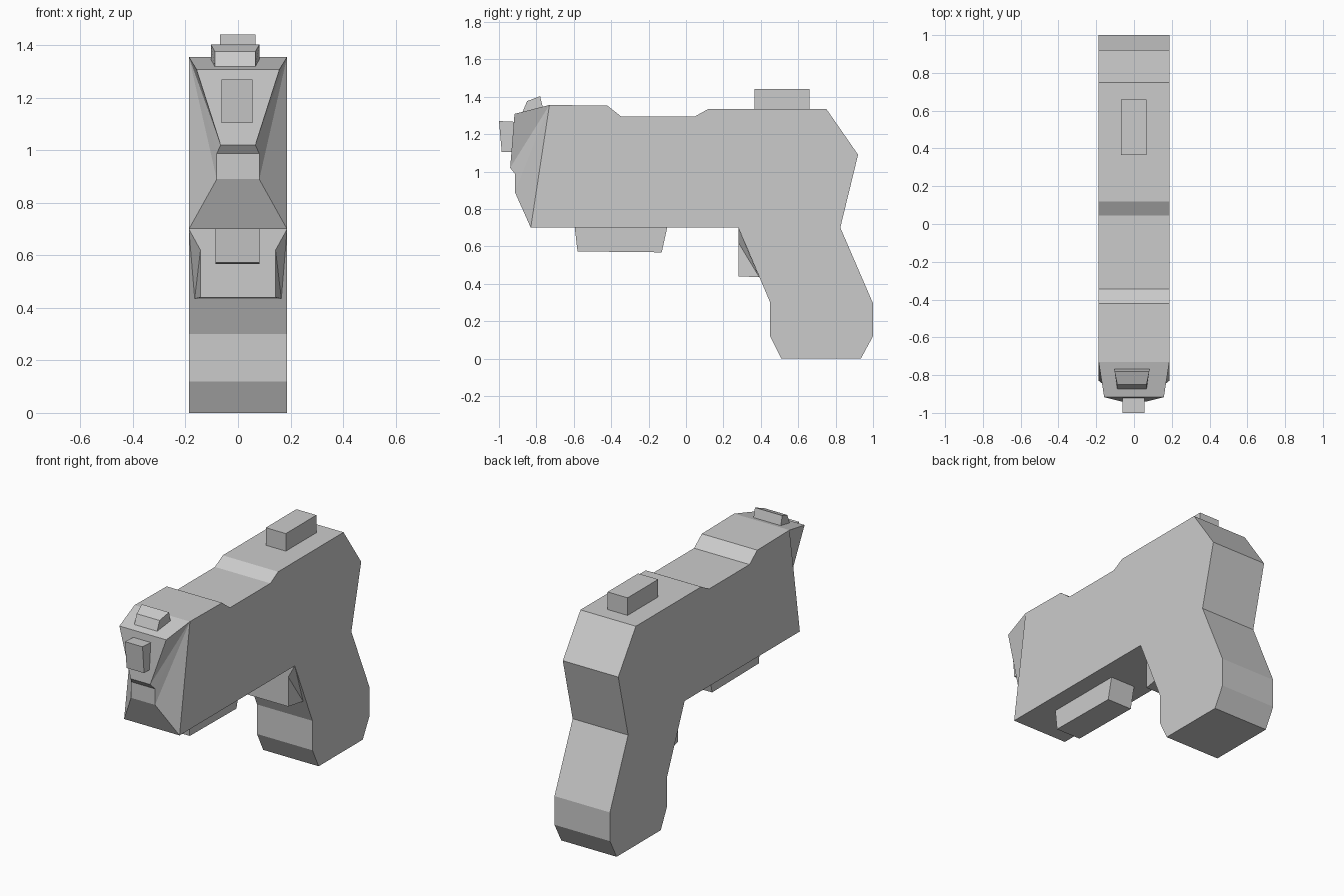
import bpy, bmesh

if "Cube" in bpy.data.objects:
    bpy.data.objects.remove(bpy.data.objects["Cube"])

W = 0.187  # half width of the body


def finish(name, bm):
    bmesh.ops.recalc_face_normals(bm, faces=bm.faces)
    me = bpy.data.meshes.new(name)
    bm.to_mesh(me)
    bm.free()
    ob = bpy.data.objects.new(name, me)
    bpy.context.collection.objects.link(ob)
    return ob


def extrude_profile(name, pts, x0, x1):
    """Side profile of (y, z) points extruded across x."""
    bm = bmesh.new()
    a = [bm.verts.new((x0, y, z)) for y, z in pts]
    b = [bm.verts.new((x1, y, z)) for y, z in pts]
    bm.faces.new(a)
    bm.faces.new(b[::-1])
    for i in range(len(pts)):
        j = (i + 1) % len(pts)
        bm.faces.new((a[i], a[j], b[j], b[i]))
    return finish(name, bm)


def mirrored_rows(name, rows, side_faces, cx=0):
    """Strip of rows (half width, y, z) around a part, closed by mirrored sides."""
    bm = bmesh.new()
    left = [bm.verts.new((cx - w, y, z)) for w, y, z in rows]
    right = [bm.verts.new((cx + w, y, z)) for w, y, z in rows]
    for i in range(len(rows)):
        j = (i + 1) % len(rows)
        bm.faces.new((left[i], left[j], right[j], right[i]))
    for f in side_faces:
        bm.faces.new([left[i] for i in f])
        bm.faces.new([right[i] for i in f])
    return finish(name, bm)


# Body and grip in one silhouette
extrude_profile("body_and_grip", [
    (-0.83, 0.70), (0.28, 0.70), (0.45, 0.30), (0.45, 0.12), (0.51, 0),
    (0.935, 0), (1.0, 0.12), (1.0, 0.295), (0.825, 0.70), (0.92, 1.09),
    (0.75, 1.335), (0.12, 1.335), (0.045, 1.293), (-0.345, 1.293),
    (-0.42, 1.352), (-0.73, 1.356)], -W, W)

# Tapered nose
mirrored_rows("nose", [
    (W, -0.73, 1.356), (0.158, -0.917, 1.308), (0.066, -0.94, 1.02),
    (0.081, -0.915, 0.988), (0.081, -0.915, 0.89), (W, -0.83, 0.70)],
    [(0, 1, 2), (0, 2, 3), (0, 3, 4), (0, 4, 5)])

# Nozzle on the nose
extrude_profile("nozzle", [(-1.0, 1.27), (-0.985, 1.104), (-0.9, 1.104), (-0.9, 1.265)],
                -0.062, 0.056)

# Front sight, narrower at the front
mirrored_rows("front_sight", [
    (0.092, -0.78, 1.403), (0.077, -0.85, 1.376), (0.077, -0.875, 1.315),
    (0.092, -0.765, 1.34)], [(0, 1, 2, 3)], cx=-0.011)

# Rear sight
extrude_profile("rear_sight", [(0.365, 1.30), (0.66, 1.30), (0.66, 1.442), (0.365, 1.442)],
                -0.068, 0.067)

# Rail under the barrel
extrude_profile("under_rail", [(-0.597, 0.72), (-0.58, 0.573), (-0.13, 0.568), (-0.096, 0.72)],
                -0.085, 0.081)

# Trigger block
mirrored_rows("trigger", [
    (W, 0.28, 0.70), (0.143, 0.28, 0.62), (0.143, 0.28, 0.44), (0.165, 0.392, 0.435)],
    [(0, 1, 3), (1, 2, 3)])
